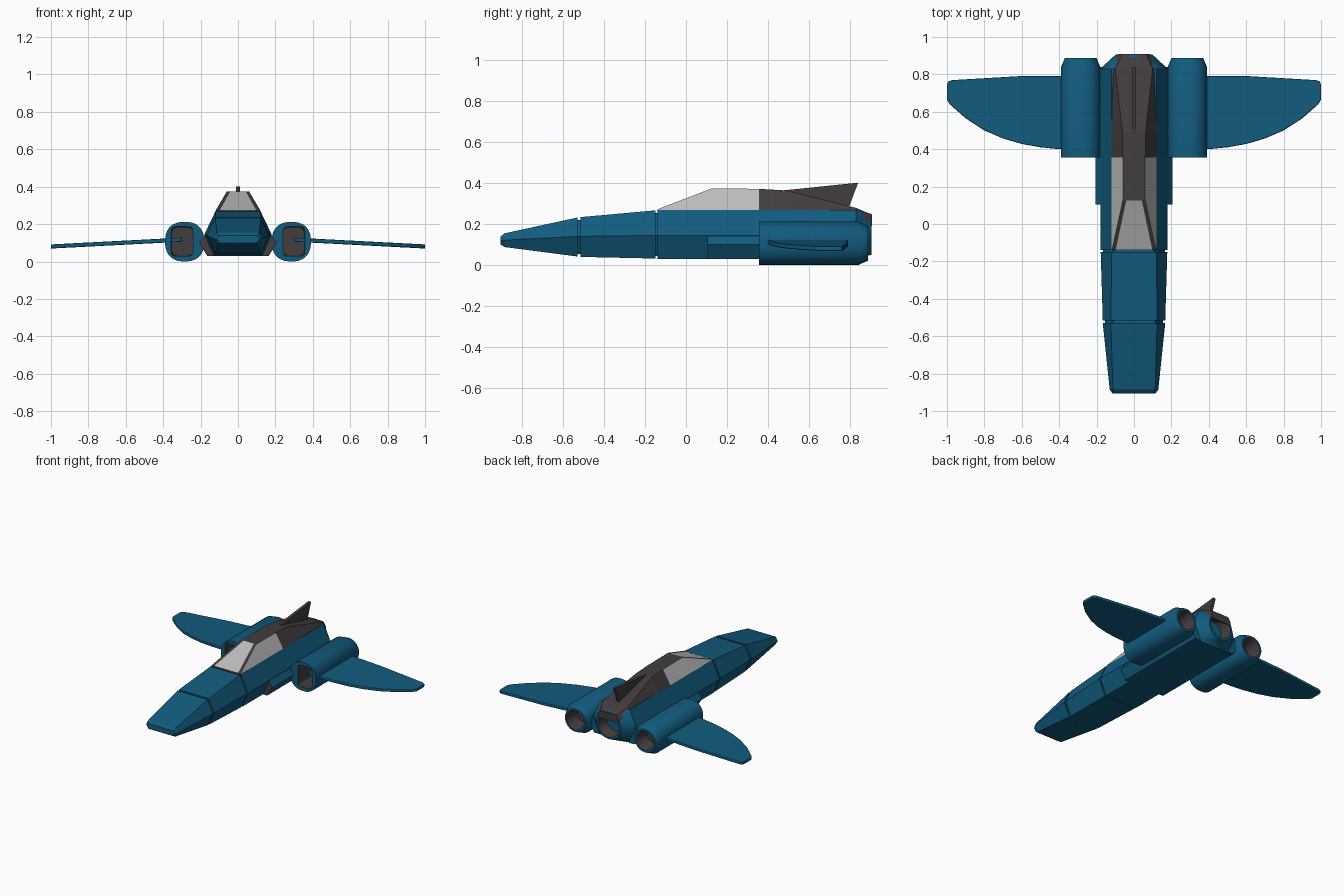
import bpy, bmesh
from math import sin, cos, pi, copysign, radians

if "Cube" in bpy.data.objects:
    bpy.data.objects.remove(bpy.data.objects["Cube"])


def material(name, rgb):
    m = bpy.data.materials.new(name)
    m.diffuse_color = (*rgb, 1)
    m.use_nodes = True
    m.node_tree.nodes["Principled BSDF"].inputs["Base Color"].default_value = m.diffuse_color
    return m


BLUE = material("blue_paint", (0.006, 0.105, 0.21))
DARK = material("dark_trim", (0.055, 0.045, 0.047))
GLASS = material("grey_glass", (0.5, 0.5, 0.5))
MATS = [BLUE, DARK, GLASS]


def finish(bm, name, smooth=False):
    bmesh.ops.recalc_face_normals(bm, faces=bm.faces)
    me = bpy.data.meshes.new(name)
    bm.to_mesh(me)
    bm.free()
    for m in MATS:
        me.materials.append(m)
    ob = bpy.data.objects.new(name, me)
    bpy.context.collection.objects.link(ob)
    if smooth:
        bpy.ops.object.select_all(action='DESELECT')
        ob.select_set(True)
        bpy.context.view_layer.objects.active = ob
        bpy.ops.object.shade_smooth_by_angle(angle=radians(32))
    return ob


def loft(name, rings, mat=lambda seg, side: 0, caps=(0, 0), smooth=False):
    """Skin closed rings; mat(segment, side) picks the material slot."""
    bm = bmesh.new()
    vs = [[bm.verts.new(p) for p in r] for r in rings]
    n = len(rings[0])
    for s in range(len(vs) - 1):
        for i in range(n):
            j = (i + 1) % n
            f = bm.faces.new((vs[s][i], vs[s][j], vs[s + 1][j], vs[s + 1][i]))
            f.material_index = mat(s, i)
    for ring, c in zip((vs[0], vs[-1]), caps):
        if c is not None:
            bm.faces.new(ring).material_index = c
    return finish(bm, name, smooth)


def mirror(ob):
    ob.modifiers.new("mirror", 'MIRROR')


def hexagon(y, wt, zt, wm, zm, wb, zb):
    half = [(wt, zt), (wm, zm), (wb, zb)]
    return [(x, y, z) for x, z in half] + [(-x, y, z) for x, z in reversed(half)]


def oval(y, cx, cz, rx, rz, power=2.0, n=32):
    pts = []
    for k in range(n):
        a = 2 * pi * (k + 0.5) / n
        c, s = cos(a), sin(a)
        pts.append((cx + rx * copysign(abs(c) ** (2 / power), c), y,
                    cz + rz * copysign(abs(s) ** (2 / power), s)))
    return pts


# Faceted fuselage with two panel grooves
g = 0.012
body = [(-0.905, 0.105, 0.138, 0.115, 0.12, 0.10, 0.10),
        (-0.885, 0.113, 0.155, 0.13, 0.122, 0.105, 0.088),
        (-0.53, 0.123, 0.232, 0.167, 0.14, 0.122, 0.042),
        (-0.53, 0.123 - g, 0.232 - g, 0.167 - g, 0.14, 0.122 - g, 0.042 + g),
        (-0.515, 0.123 - g, 0.232 - g, 0.167 - g, 0.14, 0.122 - g, 0.042 + g),
        (-0.515, 0.123, 0.234, 0.167, 0.14, 0.122, 0.040),
        (-0.15, 0.12, 0.267, 0.178, 0.145, 0.13, 0.032),
        (-0.15, 0.12 - g, 0.267 - g, 0.178 - g, 0.145, 0.13 - g, 0.032 + g),
        (-0.138, 0.12 - g, 0.267 - g, 0.178 - g, 0.145, 0.13 - g, 0.032 + g),
        (-0.138, 0.12, 0.27, 0.18, 0.145, 0.13, 0.03),
        (0.83, 0.12, 0.27, 0.18, 0.145, 0.13, 0.03)]
loft("fuselage", [hexagon(*b) for b in body])

# Tail cone blending the hexagon into the round exhaust
bm = bmesh.new()
for p in hexagon(*body[-1]) + oval(0.905, 0, 0.15, 0.1, 0.1):
    bm.verts.new(p)
bmesh.ops.convex_hull(bm, input=bm.verts)
bmesh.ops.delete(bm, geom=[f for f in bm.faces
                           if all(v.co.y > 0.9 for v in f.verts)
                           or all(v.co.y < 0.84 for v in f.verts)], context='FACES')
finish(bm, "tail_cone", True)

# Central exhaust
loft("main_exhaust", [oval(0.905, 0, 0.15, 0.1, 0.1), oval(0.905, 0, 0.15, 0.086, 0.086),
                      oval(0.80, 0, 0.15, 0.06, 0.06)],
     lambda s, i: s, (None, 1), True)

# Side intakes along the lower body
side = [(0.165, 0.16), (0.207, 0.1), (0.165, 0.03), (0.12, 0.03)]
mirror(loft("side_intake", [[(x, y, z) for x, z in side] for y in (0.105, 0.84)],
            caps=(1, 0)))


# Canopy: outer base, roof edge and inner pillar line per section
def canopy_ring(y, wb, zb, wt, zt, wi):
    half = [(wb, zb - 0.02), (wb, zb), (wt, zt), (wi, zt)]
    return [(x, y, z) for x, z in half] + [(-x, y, z) for x, z in reversed(half)]


def canopy_mat(seg, side):
    if side in (1, 5) and seg < 2:
        return 2
    return 2 if side == 3 and seg == 0 else 1


loft("canopy", [canopy_ring(-0.14, 0.12, 0.268, 0.118, 0.272, 0.098),
                canopy_ring(0.125, 0.121, 0.27, 0.06, 0.374, 0.042),
                canopy_ring(0.355, 0.121, 0.27, 0.06, 0.372, 0.042),
                canopy_ring(0.49, 0.121, 0.27, 0.062, 0.364, 0.042),
                canopy_ring(0.83, 0.12, 0.255, 0.10, 0.279, 0.05),
                canopy_ring(0.908, 0.085, 0.21, 0.065, 0.246, 0.03)],
     canopy_mat, (1, 1))

# Tail fin
fin = [(0.47, 0.364), (0.84, 0.402), (0.79, 0.27), (0.70, 0.27)]
loft("tail_fin", [[(x, y, z) for y, z in fin] for x in (-0.011, 0.011)],
     lambda s, i: 1, (1, 1))

# Engine pods: squared intake, rounded shell, round exhaust
cx, cz = 0.285, 0.106
pod = [oval(0.52, 0.297, 0.107, 0.056, 0.074, 7), oval(0.355, 0.299, 0.107, 0.058, 0.079, 7),
       oval(0.355, cx, cz, 0.105, 0.106, 2.4), oval(0.84, cx, cz, 0.105, 0.106, 2.4),
       oval(0.888, cx, cz, 0.085, 0.085), oval(0.888, cx, cz, 0.071, 0.071),
       oval(0.79, cx, cz, 0.05, 0.05)]
mirror(loft("engine_pod", pod, lambda s, i: 1 if s in (0, 5) else 0, (1, 1), True))

# Curved wings, drooping slightly to the tips
outline = [(0.3, 0.40), (0.40, 0.40), (0.50, 0.41), (0.60, 0.428), (0.70, 0.457),
           (0.80, 0.50), (0.90, 0.565), (0.985, 0.64), (1.0, 0.665), (1.0, 0.745),
           (0.995, 0.76), (0.975, 0.769), (0.62, 0.79), (0.3, 0.79)]
wing = loft("wing", [[(x, y, 0.112 - 0.052 * (x - 0.39) + t) for x, y in outline]
                     for t in (-0.011, 0.011)])
mirror(wing)
b = wing.modifiers.new("edge", 'BEVEL')
b.width, b.segments, b.limit_method, b.angle_limit = 0.005, 2, 'ANGLE', radians(50)
